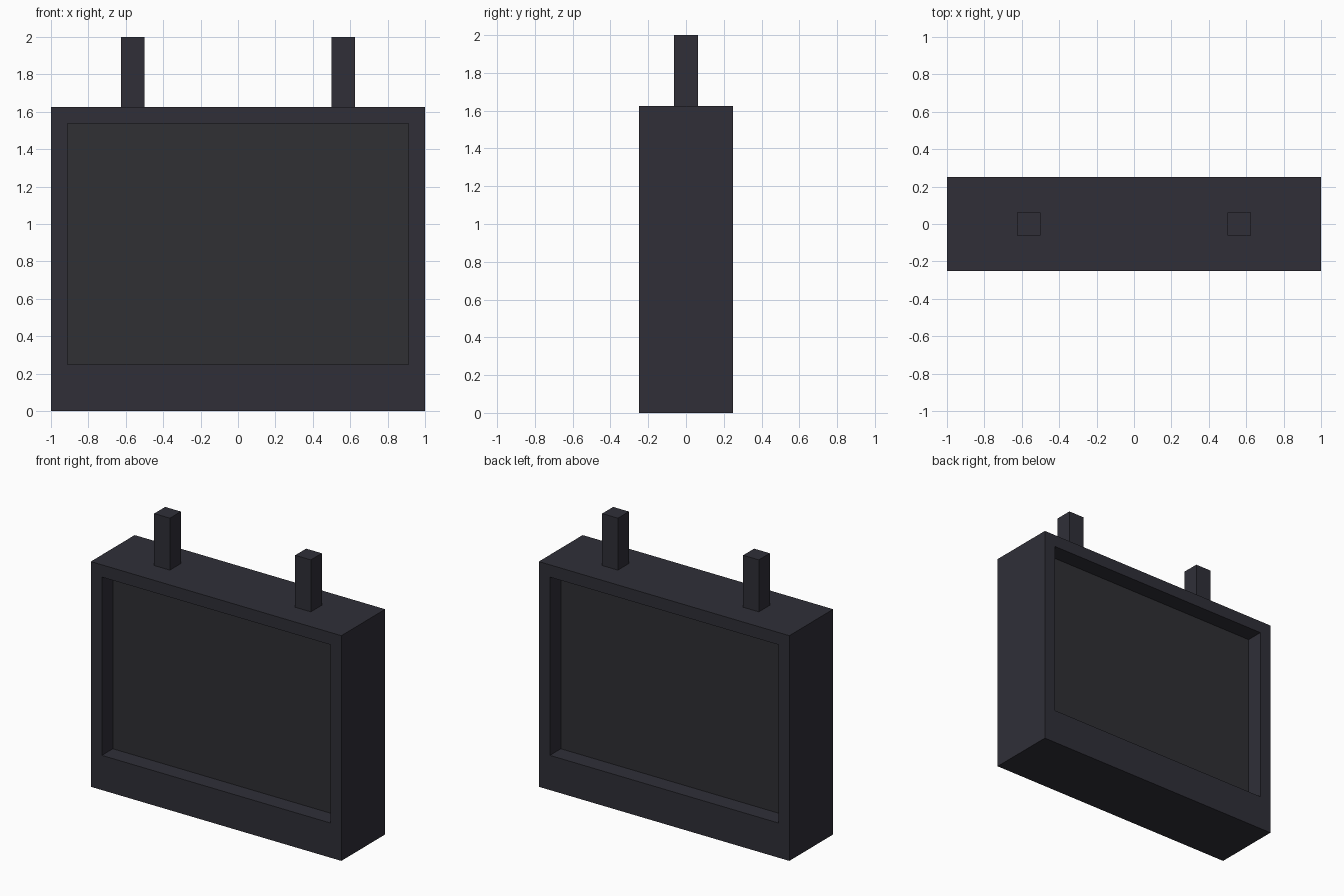
import bpy
import bmesh

if "Cube" in bpy.data.objects:
    bpy.data.objects.remove(bpy.data.objects["Cube"], do_unlink=True)


def material(name, rgb):
    mat = bpy.data.materials.new(name)
    mat.use_nodes = True
    mat.diffuse_color = (*rgb, 1)
    mat.node_tree.nodes["Principled BSDF"].inputs["Base Color"].default_value = (*rgb, 1)
    return mat


casing = material("dark casing", (0.029, 0.028, 0.039))
glass = material("dark screen", (0.029, 0.029, 0.034))


def box(name, low, high, mats):
    """Add a box spanning two corners."""
    bm = bmesh.new()
    bmesh.ops.create_cube(bm, size=1)
    for v in bm.verts:
        v.co = [high[i] if v.co[i] > 0 else low[i] for i in range(3)]
    mesh = bpy.data.meshes.new(name)
    bm.to_mesh(mesh)
    bm.free()
    for mat in mats:
        mesh.materials.append(mat)
    obj = bpy.data.objects.new(name, mesh)
    bpy.context.collection.objects.link(obj)
    return obj


# Casing with a recessed screen on the front and on the back
body = box("casing", (-1, -0.25, 0), (1, 0.25, 1.625), [casing, glass])
bm = bmesh.new()
bm.from_mesh(body.data)
bm.normal_update()
for screen in [f for f in bm.faces if abs(f.normal.y) > 0.9]:
    bmesh.ops.inset_individual(bm, faces=[screen], thickness=0.125)
    # The lower border is wider than the others
    for v in screen.verts:
        if v.co.z < 0.5:
            v.co.z = 0.25
    # Push the screen in, leaving straight recess walls
    inward = screen.normal * -0.125
    pushed = bmesh.ops.extrude_discrete_faces(bm, faces=[screen])["faces"][0]
    bmesh.ops.translate(bm, verts=pushed.verts, vec=inward)
    pushed.material_index = 1
bm.normal_update()
bm.to_mesh(body.data)
bm.free()

# Two hanging posts on top
for name, x in (("right_post", -0.5625), ("left_post", 0.5625)):
    box(name, (x - 0.0625, -0.0625, 1.625), (x + 0.0625, 0.0625, 2), [casing])
